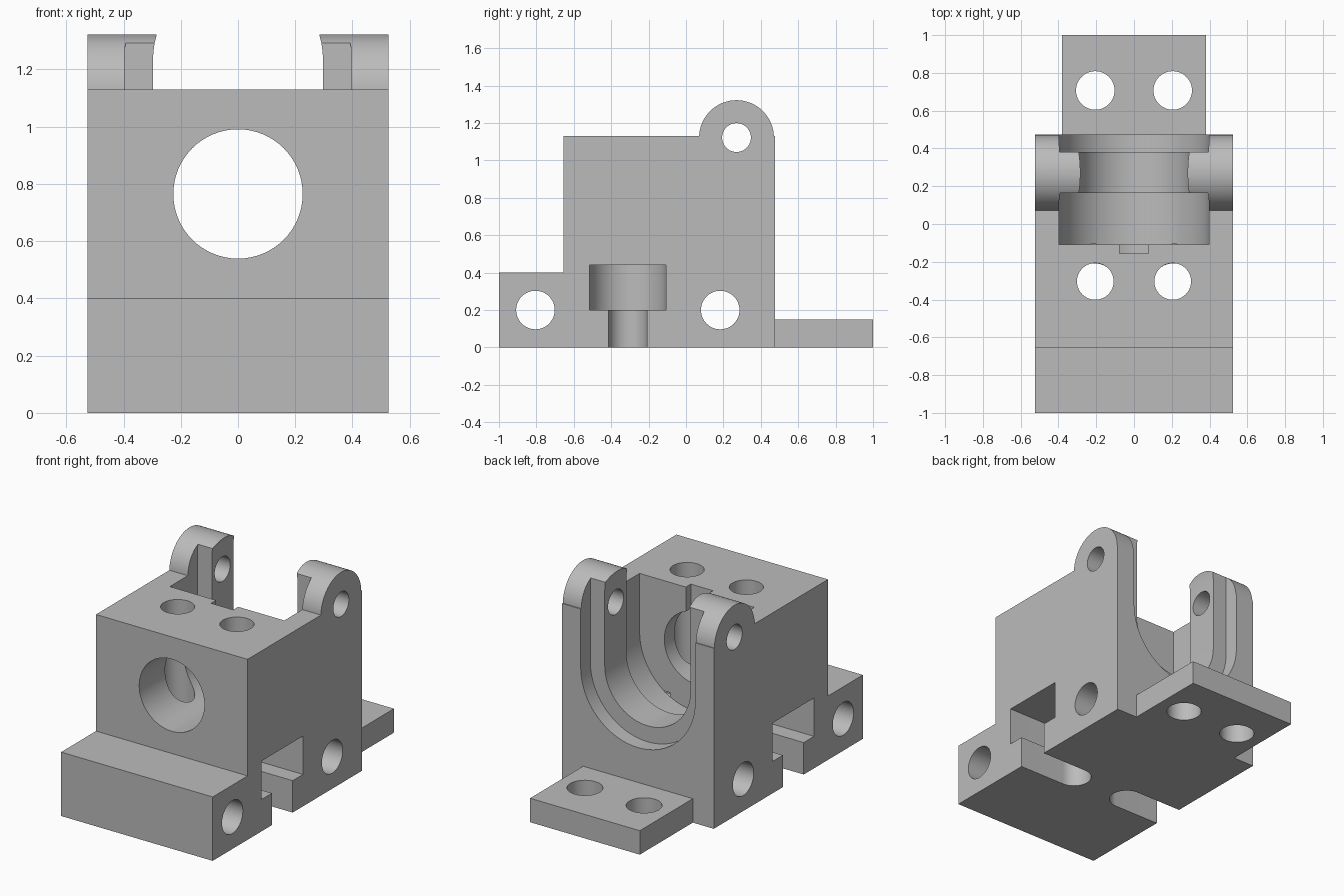
import bpy, bmesh, math

default = bpy.data.objects.get("Cube")
if default:
    bpy.data.objects.remove(default, do_unlink=True)

grey = bpy.data.materials.new("plain grey")
grey.use_nodes = True
COLOUR = (0.5, 0.5, 0.5, 1)
grey.diffuse_color = COLOUR
grey.node_tree.nodes["Principled BSDF"].inputs["Base Color"].default_value = COLOUR


def slot(a, b, r, steps=32):
    """Round-ended slot outline from a to b; a full circle when a equals b."""
    turn = math.atan2(b[1] - a[1], b[0] - a[0])
    points = []
    for centre, start in ((b, turn - math.pi / 2), (a, turn + math.pi / 2)):
        for i in range(steps + (a != b)):
            t = start + math.pi * i / steps
            points.append((centre[0] + r * math.cos(t), centre[1] + r * math.sin(t)))
    return points


def circle(u, v, r):
    return slot((u, v), (u, v), r)


def rect(u0, u1, v0, v1):
    return [(u0, v0), (u1, v0), (u1, v1), (u0, v1)]


def prism(name, axis, outline, lo, hi):
    """Extrude an outline along an axis (X: yz outline, Y: xz, Z: xy)."""
    place = {"X": lambda u, v, w: (w, u, v),
             "Y": lambda u, v, w: (u, w, v),
             "Z": lambda u, v, w: (u, v, w)}[axis]
    bm = bmesh.new()
    rings = [[bm.verts.new(place(u, v, w)) for u, v in outline] for w in (lo, hi)]
    for ring in rings:
        bm.faces.new(ring)
    for i in range(len(outline)):
        j = (i + 1) % len(outline)
        bm.faces.new((rings[0][i], rings[0][j], rings[1][j], rings[1][i]))
    bmesh.ops.recalc_face_normals(bm, faces=bm.faces)
    mesh = bpy.data.meshes.new(name)
    bm.to_mesh(mesh)
    bm.free()
    mesh.materials.append(grey)
    obj = bpy.data.objects.new(name, mesh)
    bpy.context.collection.objects.link(obj)
    return obj


def combine(target, tool, operation):
    mod = target.modifiers.new(tool.name, "BOOLEAN")
    mod.operation, mod.solver, mod.object = operation, "EXACT", tool
    bpy.context.view_layer.objects.active = target
    bpy.ops.object.modifier_apply(modifier=mod.name)
    bpy.data.objects.remove(tool, do_unlink=True)


HALF = 0.525    # half width of the block
BORE_Z = 0.765  # height of the main bore axis

# Stepped block
body = prism("bearing_block", "X", [(-1, 0), (0.475, 0), (0.475, 1.13),
             (-0.655, 1.13), (-0.655, 0.4), (-1, 0.4)], -HALF, HALF)

# Hinge ears and rear mounting tongue
combine(body, prism("ears", "X", circle(0.27, 1.122, 0.2), -HALF, HALF), "UNION")
combine(body, prism("tongue", "Z", rect(-0.38, 0.38, 0.4, 1), 0, 0.15), "UNION")


def cut(name, axis, outline, lo, hi):
    combine(body, prism(name, axis, outline, lo, hi), "DIFFERENCE")


# Stepped U-shaped cavity: wide chamber, narrow neck, wide rear recess
for name, r, y0, y1 in (("chamber", 0.397, -0.108, 0.165),
                        ("neck", 0.297, 0.1, 0.55),
                        ("recess", 0.397, 0.38, 0.6)):
    cut(name, "Y", slot((0, BORE_Z), (0, 1.235), r), y0, y1)

# Front bore and the keyway above it
cut("bore", "Y", circle(0, BORE_Z, 0.226), -0.8, 0)
cut("keyway", "Y", rect(-0.077, 0.077, BORE_Z, 1.3), -0.157, 0)

# Cross holes through the block and the ears
for y, z, r in ((-0.805, 0.2, 0.103), (0.183, 0.2, 0.103), (0.27, 1.122, 0.077)):
    cut("cross_hole", "X", circle(y, z, r), -0.7, 0.7)

# Bolt holes and side T-slots, mirrored
for s in (-1, 1):
    x = s * 0.205
    cut("tongue_hole", "Z", circle(x, 0.707, 0.102), -0.1, 0.3)
    cut("bolt_hole", "Z", circle(x, -0.304, 0.097), 0.3, 1.3)
    inner, outer = (x, -0.312), (s * 0.9, -0.312)
    cut("slot_stem", "Z", slot(inner, outer, 0.103), -0.1, 0.3)
    cut("slot_head", "Z", slot(inner, outer, 0.205), 0.2, 0.44)

# Smooth curved walls, keep machined edges sharp
bpy.ops.object.select_all(action="DESELECT")
body.select_set(True)
bpy.context.view_layer.objects.active = body
bpy.ops.object.shade_smooth_by_angle(angle=math.radians(25))
